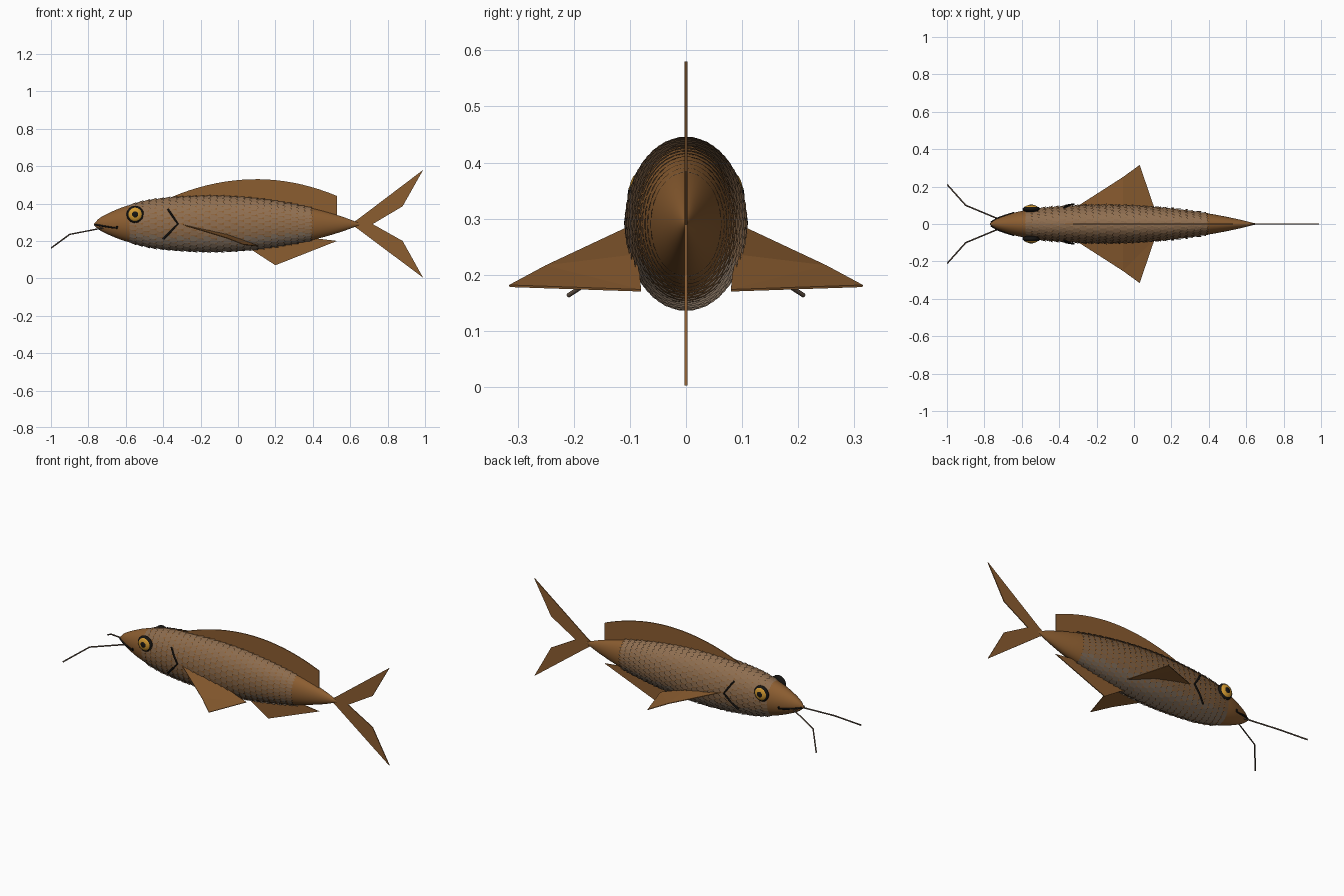
import bpy, bmesh, math
from mathutils import Vector, Matrix

if "Cube" in bpy.data.objects:
    bpy.data.objects.remove(bpy.data.objects["Cube"])


def material(name, rgb):
    m = bpy.data.materials.new(name)
    m.use_nodes = True
    m.diffuse_color = (*rgb, 1)
    bsdf = next(n for n in m.node_tree.nodes if n.type == 'BSDF_PRINCIPLED')
    bsdf.inputs["Base Color"].default_value = (*rgb, 1)
    return m


BROWN = material("skin brown", (0.26, 0.11, 0.03))
TAN = material("scale tan", (0.27, 0.155, 0.08))
GREY = material("belly scale grey", (0.25, 0.18, 0.125))
GOLD = material("iris gold", (0.65, 0.32, 0.03))
BLACK = material("black", (0.008, 0.007, 0.006))
WHISKER = material("whisker grey brown", (0.12, 0.085, 0.06))


def add_object(name, bm, mats, smooth=None):
    me = bpy.data.meshes.new(name)
    bm.to_mesh(me)
    bm.free()
    ob = bpy.data.objects.new(name, me)
    bpy.context.collection.objects.link(ob)
    for m in mats:
        me.materials.append(m)
    if smooth:
        bpy.ops.object.select_all(action='DESELECT')
        ob.select_set(True)
        bpy.context.view_layer.objects.active = ob
        bpy.ops.object.shade_smooth_by_angle(angle=math.radians(smooth))
    return ob


# Body stations: x, centre height, half width, half height
STATIONS = [Vector(s) for s in (
    (-0.77, 0.288, 0.003, 0.004), (-0.74, 0.29, 0.024, 0.032),
    (-0.68, 0.291, 0.048, 0.063), (-0.6, 0.292, 0.070, 0.094),
    (-0.45, 0.292, 0.090, 0.129), (-0.2, 0.291, 0.102, 0.147),
    (0.0, 0.291, 0.098, 0.143), (0.2, 0.291, 0.083, 0.121),
    (0.4, 0.29, 0.056, 0.084), (0.55, 0.29, 0.027, 0.042),
    (0.65, 0.29, 0.003, 0.005))]


def station(x):
    """Smoothly interpolated cross-section at x."""
    n = len(STATIONS)
    i = max([k for k in range(n - 1) if STATIONS[k][0] <= x], default=0)
    a, b = STATIONS[i], STATIONS[i + 1]
    t = (x - a[0]) / (b[0] - a[0])

    def slope(k):
        p, q = STATIONS[max(k - 1, 0)], STATIONS[min(k + 1, n - 1)]
        return (q - p) / (q[0] - p[0])
    h = b[0] - a[0]
    return (a * (1 + 2 * t) * (1 - t) ** 2 + slope(i) * h * t * (1 - t) ** 2
            + b * t * t * (3 - 2 * t) + slope(i + 1) * h * t * t * (t - 1))


def skin(x, ang):
    """Point on the body; angle runs from the left side up."""
    _, zc, hw, hh = station(x)
    return Vector((x, hw * math.cos(ang), zc + hh * math.sin(ang)))


def skin_at_height(x, z, side, lift=0.0):
    _, zc, hw, hh = station(x)
    s = max(-1, min(1, (z - zc) / hh))
    return Vector((x, side * (hw * math.sqrt(1 - s * s) + lift), z))


# Body
bm = bmesh.new()
SEG, LEN = 40, 48
rings = []
for i in range(LEN + 1):
    x = -0.06 - 0.71 * math.cos(math.pi * i / LEN)
    x = max(-0.77, min(0.65, x))
    rings.append([bm.verts.new(skin(x, math.tau * j / SEG)) for j in range(SEG)])
for a, b in zip(rings, rings[1:]):
    for j in range(SEG):
        k = (j + 1) % SEG
        bm.faces.new((a[j], a[k], b[k], b[j]))
bm.faces.new(rings[0])
bm.faces.new(rings[-1])
bmesh.ops.recalc_face_normals(bm, faces=bm.faces)
add_object("body", bm, [BROWN], 60)

# Scales: staggered rows of small tilted discs, lifted at the rear
bm = bmesh.new()
ROWS, AROUND, SIDES = 27, 28, 10
for r in range(ROWS):
    x = -0.565 + 0.935 * r / (ROWS - 1)
    _, _, hw, hh = station(x)
    half = 1.12 * math.pi * (hw + hh) / 2 / AROUND
    for j in range(AROUND):
        ang = math.tau * (j + 0.5 * (r % 2)) / AROUND
        p = skin(x, ang)
        along = (skin(x + 0.01, ang) - p).normalized()
        around = (skin(x, ang + 0.01) - p).normalized()
        out = around.cross(along).normalized()
        if out.dot(Vector((0, math.cos(ang), math.sin(ang)))) < 0:
            out = -out
        ring = []
        for k in range(SIDES):
            t = math.tau * k / SIDES
            u, v = math.cos(t), math.sin(t)
            ring.append(bm.verts.new(p + along * 0.027 * u + around * half * v
                                     + out * (0.003 + 0.0045 * u - 0.0015 * v * v)))
        f = bm.faces.new(ring)
        f.normal_update()
        if f.normal.dot(out) < 0:
            f.normal_flip()
        f.material_index = 1 if math.sin(ang) < -0.45 else 0
add_object("scales", bm, [TAN, GREY])


# Flat fins on the centre plane
def flat_fin(name, outline, thick=0.005):
    bm = bmesh.new()
    f = bm.faces.new([bm.verts.new((x, -thick / 2, z)) for x, z in outline])
    ext = bmesh.ops.extrude_face_region(bm, geom=[f])["geom"]
    bmesh.ops.translate(bm, vec=(0, thick, 0),
                        verts=[g for g in ext if isinstance(g, bmesh.types.BMVert)])
    bmesh.ops.recalc_face_normals(bm, faces=bm.faces)
    bmesh.ops.triangulate(bm, faces=[f for f in bm.faces if len(f.verts) > 4])
    return add_object(name, bm, [BROWN])


arch = []
for i in range(21):
    x = -0.4 + 0.93 * i / 20
    d = (x - 0.1) / (0.5 if x < 0.1 else 0.43)
    arch.append((x, 0.53 - (0.115 if x < 0.1 else 0.09) * d * d))
flat_fin("dorsal_fin", arch + [(0.53, 0.32), (0.3, 0.36), (0.0, 0.4), (-0.3, 0.4)])
flat_fin("tail_fin_upper", [(0.6, 0.29), (0.64, 0.315), (0.99, 0.58),
                            (0.88, 0.385), (0.72, 0.29)])
flat_fin("tail_fin_lower", [(0.6, 0.29), (0.72, 0.29), (0.88, 0.2),
                            (0.99, 0.003), (0.64, 0.265)])
flat_fin("anal_fin", [(0.03, 0.18), (0.2, 0.07), (0.53, 0.2), (0.36, 0.22)])

for side, label in ((1, "left"), (-1, "right")):
    # Pectoral fin: front panel and steeper rear panel
    bm = bmesh.new()
    pts = [(-0.31, 0.09, 0.29), (-0.06, 0.25, 0.215), (0.03, 0.315, 0.18),
           (0.11, 0.08, 0.172), (-0.06, 0.085, 0.235)]
    v = [bm.verts.new((x, side * y, z)) for x, y, z in pts]
    for ids in ((0, 1, 4), (1, 2, 3), (1, 3, 4)):
        bm.faces.new([v[i] for i in ids])
    bmesh.ops.recalc_face_normals(bm, faces=bm.faces)
    fin = add_object("pectoral_fin_" + label, bm, [BROWN])
    solid = fin.modifiers.new("thickness", 'SOLIDIFY')
    solid.thickness = 0.004
    solid.offset = 0

    # Eye: stacked rim, iris and pupil domes
    for part, rad, depth, y, mat in (("rim", 0.046, 0.018, 0.080, BLACK),
                                     ("iris", 0.038, 0.016, 0.086, GOLD),
                                     ("pupil", 0.022, 0.011, 0.093, BLACK)):
        bm = bmesh.new()
        bmesh.ops.create_uvsphere(
            bm, u_segments=24, v_segments=12, radius=1,
            matrix=Matrix.Translation((-0.55, side * y, 0.342))
            @ Matrix.Diagonal((rad, depth, rad, 1)))
        add_object(f"eye_{part}_{label}", bm, [mat], 60)

    # Thin lines: mouth, gill edge and barbel
    def line(name, pts, rad, mat):
        cu = bpy.data.curves.new(name, 'CURVE')
        cu.dimensions = '3D'
        cu.bevel_depth = rad
        cu.bevel_resolution = 1
        cu.use_fill_caps = True
        sp = cu.splines.new('POLY')
        sp.points.add(len(pts) - 1)
        for q, p in zip(sp.points, pts):
            q.co = (*p, 1)
        cu.materials.append(mat)
        ob = bpy.data.objects.new(name, cu)
        bpy.context.collection.objects.link(ob)

    line("mouth_" + label, [skin_at_height(x, z, side, 0.002) for x, z in
         ((-0.765, 0.287), (-0.73, 0.281), (-0.69, 0.274), (-0.648, 0.268), (-0.646, 0.28))],
         0.005, BLACK)
    gill = [(-0.375, 0.37), (-0.348, 0.33), (-0.322, 0.292), (-0.36, 0.25), (-0.4, 0.21)]
    line("gill_edge_" + label,
         [skin_at_height(x, z, side, 0.008) for x, z in gill], 0.005, BLACK)
    line("barbel_" + label, [(-0.72, side * 0.025, 0.27), (-0.9, side * 0.1, 0.235),
                             (-0.998, side * 0.21, 0.163)], 0.004, WHISKER)
